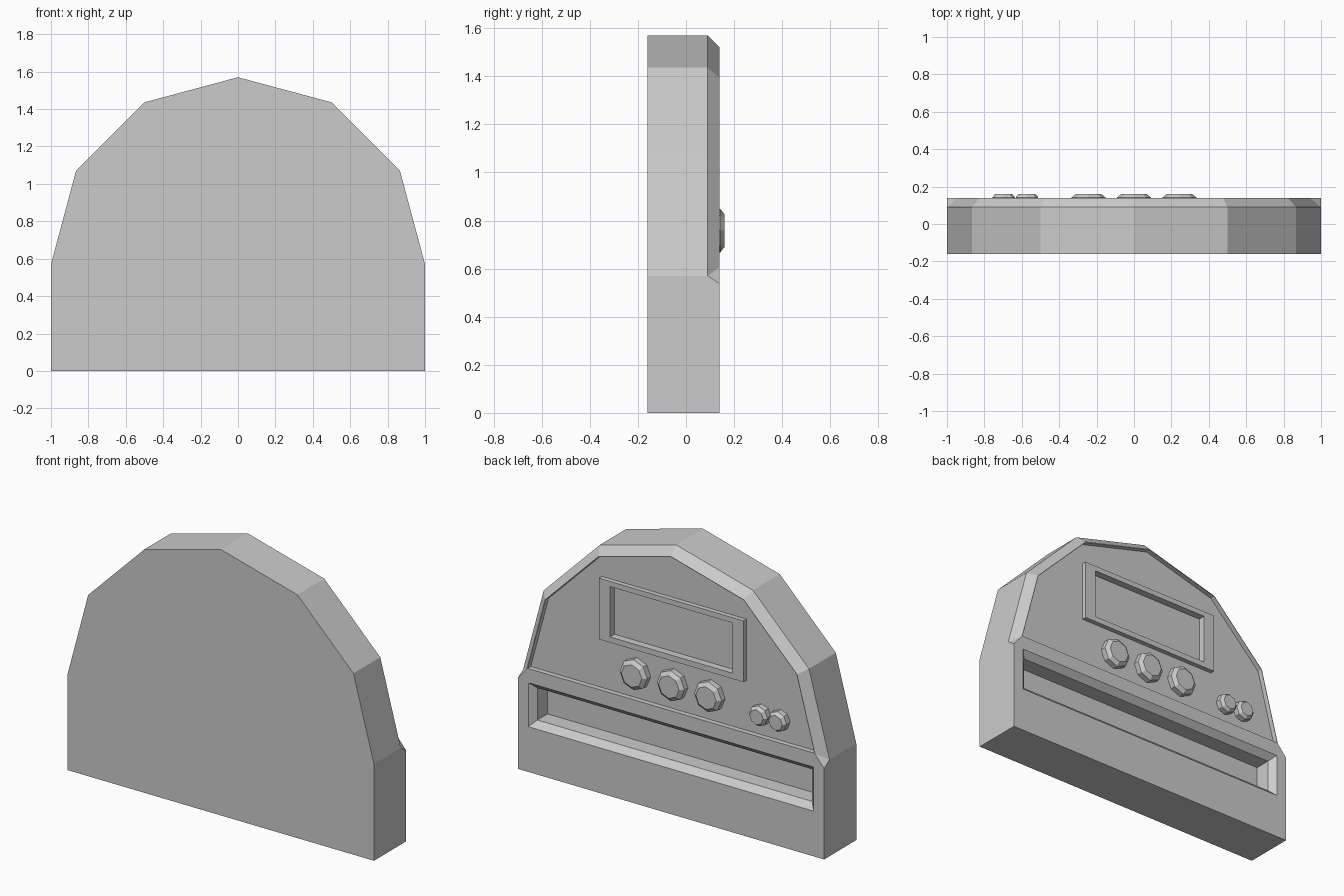
import bpy, bmesh
from math import sin, cos, pi

if "Cube" in bpy.data.objects:
    bpy.data.objects.remove(bpy.data.objects["Cube"])


def loft(name, rings):
    """Closed solid through matching rings of points, capped at both ends."""
    bm = bmesh.new()
    loops = [[bm.verts.new(p) for p in ring] for ring in rings]
    n = len(rings[0])
    for a, b in zip(loops, loops[1:]):
        for i in range(n):
            j = (i + 1) % n
            bm.faces.new((a[i], a[j], b[j], b[i]))
    bm.faces.new(loops[0])
    bm.faces.new(loops[-1])
    bmesh.ops.remove_doubles(bm, verts=bm.verts, dist=1e-4)
    bmesh.ops.recalc_face_normals(bm, faces=bm.faces)
    mesh = bpy.data.meshes.new(name)
    bm.to_mesh(mesh)
    bm.free()
    ob = bpy.data.objects.new(name, mesh)
    bpy.context.collection.objects.link(ob)
    return ob


def rect(hx, z0, z1, y):
    return [(-hx, y, z0), (hx, y, z0), (hx, y, z1), (-hx, y, z1)]


def arc(r, y, low=0.57):
    """Half of a 12-sided arch, right to left; ends slid along the edge up to height low."""
    pts = [[r * cos(i * pi / 6), y, 0.57 + r * sin(i * pi / 6)] for i in range(7)]
    t = (low - 0.57) / (pts[1][2] - 0.57)
    x = r + (pts[1][0] - r) * t
    pts[0], pts[6] = [x, y, low], [-x, y, low]
    return pts


def cut(ob, cutter):
    mod = ob.modifiers.new("cut", "BOOLEAN")
    mod.operation = "DIFFERENCE"
    mod.solver = "EXACT"
    mod.object = cutter
    bpy.context.view_layer.objects.active = ob
    bpy.ops.object.modifier_apply(modifier=mod.name)


BACK = 0.14


def outline(y, arch):
    return [(-1, y, 0.537), (-1, y, 0), (1, y, 0), (1, y, 0.537)] + arch


# Arched body with a chamfer around the arch
body = loft("arched_body", [
    outline(-0.16, arc(1, -0.16)),
    outline(BACK, arc(1, 0.09)),
    outline(BACK, arc(0.95, BACK, 0.607)),
])

# Display frame standing on the control panel
frame = loft("display_frame", [rect(0.472, 0.905, 1.266, y) for y in (0.1, 0.138)])

# Cutters: sunken control panel, chamfered slot, display opening
panel_cut = loft("panel_cutter", [arc(0.947, y, 0.61) for y in (0.11, 0.2)])
slot_cut = loft("slot_cutter", [
    rect(0.897, 0.302, 0.492, 0.01),
    rect(0.897, 0.302, 0.492, 0.105),
    rect(0.932, 0.267, 0.527, BACK),
    rect(0.932, 0.267, 0.527, 0.2),
])
display_cut = loft("display_cutter", [rect(0.4, 0.938, 1.235, y) for y in (0.095, 0.2)])
for c in (panel_cut, slot_cut, display_cut):
    cut(body, c)
cut(frame, display_cut)
for c in (panel_cut, slot_cut, display_cut):
    bpy.data.objects.remove(c)


# Eight-sided knobs with chamfered tops
def knob(name, x, z, r):
    def ring(rad, y):
        return [(x + rad * cos(i * pi / 4), y, z + rad * sin(i * pi / 4)) for i in range(8)]
    loft(name, [ring(r, 0.1), ring(r, 0.143), ring(r * 0.74, 0.161)])


for i, x in enumerate((-0.243, 0, 0.243)):
    knob(f"large_knob_{i + 1}", x, 0.758, 0.09)
for i, x in enumerate((-0.697, -0.572)):
    knob(f"small_knob_{i + 1}", x, 0.733, 0.06)
